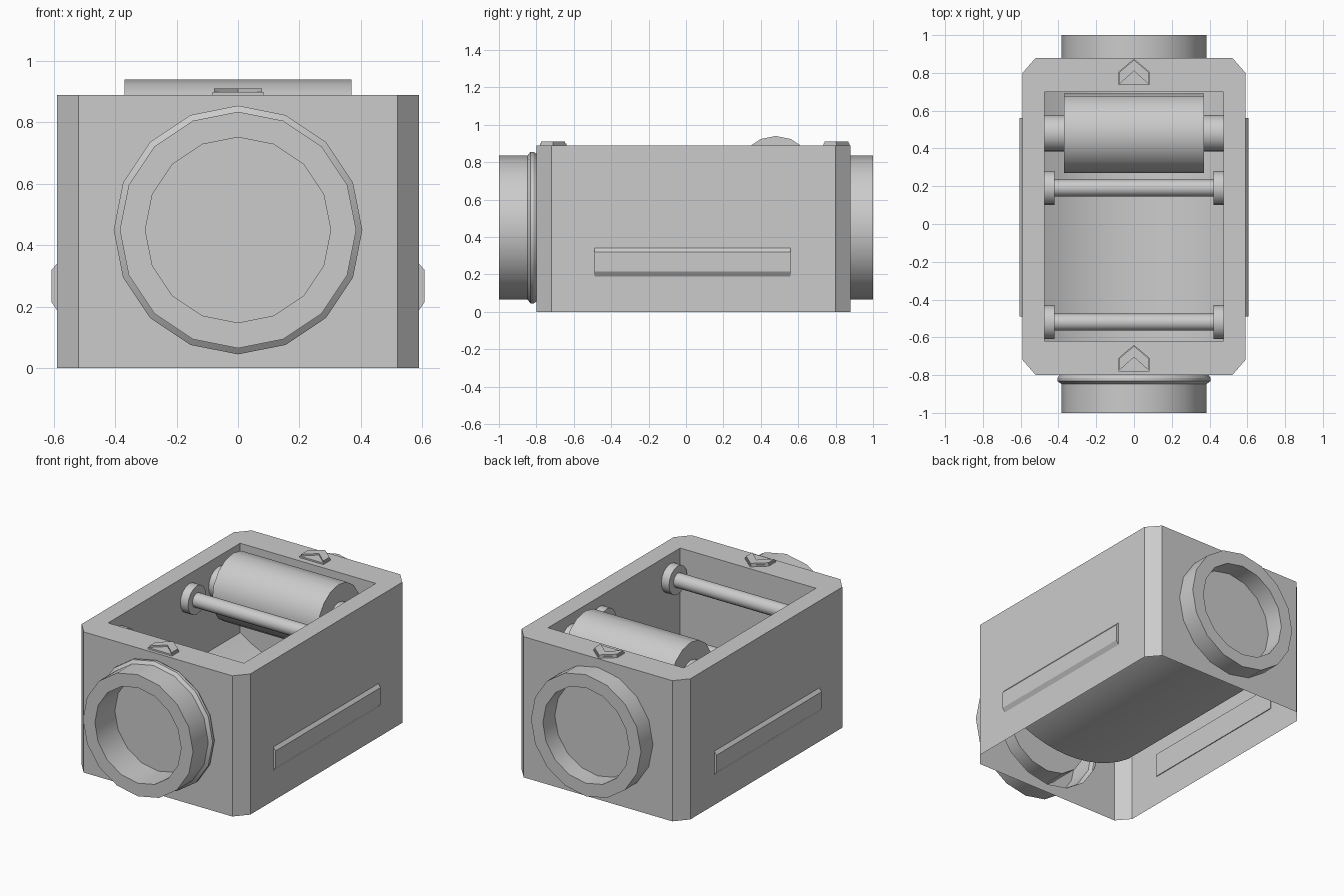
import bpy, bmesh, math
from mathutils import Vector

if "Cube" in bpy.data.objects:
    bpy.data.objects.remove(bpy.data.objects["Cube"])

grey = bpy.data.materials.new("plain grey")
grey.use_nodes = True
grey.diffuse_color = (0.6, 0.6, 0.6, 1)
grey.node_tree.nodes["Principled BSDF"].inputs["Base Color"].default_value = (0.6, 0.6, 0.6, 1)

SIDES = 16
W, FRONT, BACK, H = 0.59, -0.80, 0.88, 0.89     # outer housing
CX, CY = 0.07, 0.08                             # corner chamfer
BX, BF, BB = 0.475, -0.62, 0.70                 # open bay
PORT_Z = 0.45


def finish(name, bm):
    bmesh.ops.remove_doubles(bm, verts=bm.verts, dist=0.0005)
    bmesh.ops.recalc_face_normals(bm, faces=bm.faces)
    mesh = bpy.data.meshes.new(name)
    bm.to_mesh(mesh)
    bm.free()
    mesh.materials.append(grey)
    ob = bpy.data.objects.new(name, mesh)
    bpy.context.collection.objects.link(ob)
    bpy.ops.object.select_all(action='DESELECT')
    ob.select_set(True)
    bpy.context.view_layer.objects.active = ob
    bpy.ops.object.shade_smooth_by_angle(angle=math.radians(30))
    return ob


def face(bm, pts):
    return bm.faces.new([bm.verts.new(p) for p in pts])


def fill_loops(bm, loops, normal):
    """Flat sheet between an outer loop and its holes."""
    edges = []
    for pts in loops:
        vs = [bm.verts.new(p) for p in pts]
        edges += [bm.edges.new((vs[i - 1], vs[i])) for i in range(len(vs))]
    bmesh.ops.triangle_fill(bm, edges=edges, use_beauty=True, normal=Vector(normal))


def ring(radius, along, axis, centre):
    pts = []
    for k in range(SIDES):
        a = 2 * math.pi * k / SIDES
        s, c = radius * math.sin(a), radius * math.cos(a)
        offset = Vector((along, s, c)) if axis == 'X' else Vector((s, along, c))
        pts.append(Vector(centre) + offset)
    return pts


def lathe(name, profile, axis, centre, cap_start=True):
    """Turned part from (radius, position along axis) points."""
    bm = bmesh.new()
    rings = [[bm.verts.new(p) for p in ring(r, t, axis, centre)] for r, t in profile]
    for a, b in zip(rings, rings[1:]):
        for i in range(SIDES):
            bm.faces.new((a[i - 1], a[i], b[i], b[i - 1]))
    bm.faces.new(rings[-1])
    if cap_start:
        bm.faces.new(rings[0])
    return finish(name, bm)


def prism(name, pts, direction):
    bm = bmesh.new()
    f = face(bm, pts)
    ext = bmesh.ops.extrude_face_region(bm, geom=[f], use_keep_orig=True)
    moved = [v for v in ext["geom"] if isinstance(v, bmesh.types.BMVert)]
    bmesh.ops.translate(bm, verts=moved, vec=direction)
    return finish(name, bm)


# Housing: chamfered shell, open underneath, with a bay in the top
bm = bmesh.new()
outline = [(-W + CX, FRONT), (W - CX, FRONT), (W, FRONT + CY), (W, BACK - CY),
           (W - CX, BACK), (-W + CX, BACK), (-W, BACK - CY), (-W, FRONT + CY)]
for i, (p, q) in enumerate(zip(outline, outline[1:] + outline[:1])):
    wall = [(*p, 0), (*q, 0), (*q, H), (*p, H)]
    if i in (0, 4):     # end walls are pierced for the ports
        hole = ring(0.395 if i == 0 else 0.385, p[1], 'Y', (0, 0, PORT_Z))
        fill_loops(bm, [wall, hole], (0, -1 if i == 0 else 1, 0))
    else:
        face(bm, wall)
bay = [(-BX, BF), (BX, BF), (BX, BB), (-BX, BB)]
fill_loops(bm, [[(*p, H) for p in outline], [(*p, H) for p in bay]], (0, 0, 1))

# Bay walls and rounded trough floor
STEPS = 12
arc = []
for k in range(STEPS + 1):
    x = BX * (2 * k / STEPS - 1)
    arc.append((x, 0.175 + 0.83 - math.sqrt(0.83 ** 2 - x * x)))
for (xa, za), (xb, zb) in zip(arc, arc[1:]):
    face(bm, [(xa, BF, za), (xb, BF, zb), (xb, BB, zb), (xa, BB, za)])
for y in (BF, BB):
    face(bm, [(x, y, z) for x, z in arc] + [(BX, y, H), (-BX, y, H)])
for x, z in (arc[0], arc[-1]):
    face(bm, [(x, BF, z), (x, BB, z), (x, BB, H), (x, BF, H)])
finish("housing", bm)

# Round ports at both ends
lathe("front_port", [(0.395, FRONT), (0.405, -0.815), (0.405, -0.832), (0.385, -0.847),
                     (0.385, -1), (0.302, -1), (0.302, FRONT)],
      'Y', (0, 0, PORT_Z), cap_start=False)
lathe("back_port", [(0.385, BACK), (0.385, 1), (0.302, 1), (0.302, BACK)],
      'Y', (0, 0, PORT_Z), cap_start=False)


# Roller and cross rods inside the bay
def mirrored(half):
    return [(r, -t) for r, t in half] + [(r, t) for r, t in reversed(half)]


END = BX - 0.001
lathe("roller", mirrored([(0.097, END), (0.097, 0.37), (0.21, 0.37)]), 'X', (0, 0.48, 0.73))
for name, y in (("back_rod", 0.19), ("front_rod", -0.52)):
    lathe(name, mirrored([(0.09, END), (0.09, 0.42), (0.045, 0.42)]), 'X', (0, y, 0.74))

# Bevelled rails on the side walls
for name, s in (("left_rail", 1), ("right_rail", -1)):
    section = [(0.585, 0.19), (0.59, 0.19), (0.607, 0.215), (0.607, 0.32), (0.59, 0.34), (0.585, 0.34)]
    prism(name, [(s * x, -0.49, z) for x, z in section], (0, 1.05, 0))

# Direction arrows on the top rim
for name, y in (("front_arrow", -0.78), ("back_arrow", 0.735)):
    head = [(0.083, y + 0.07), (0, y + 0.14), (-0.083, y + 0.07)]
    prism(name + "_base", [(-0.083, y, H), (0.083, y, H)] + [(*p, H) for p in head], (0, 0, 0.01))
    chevron = [(-0.078, y + 0.005), (0, y + 0.075), (0.078, y + 0.005),
               (0.078, y + 0.068), (0, y + 0.134), (-0.078, y + 0.068)]
    prism(name, [(*p, H) for p in chevron], (0, 0, 0.02))
